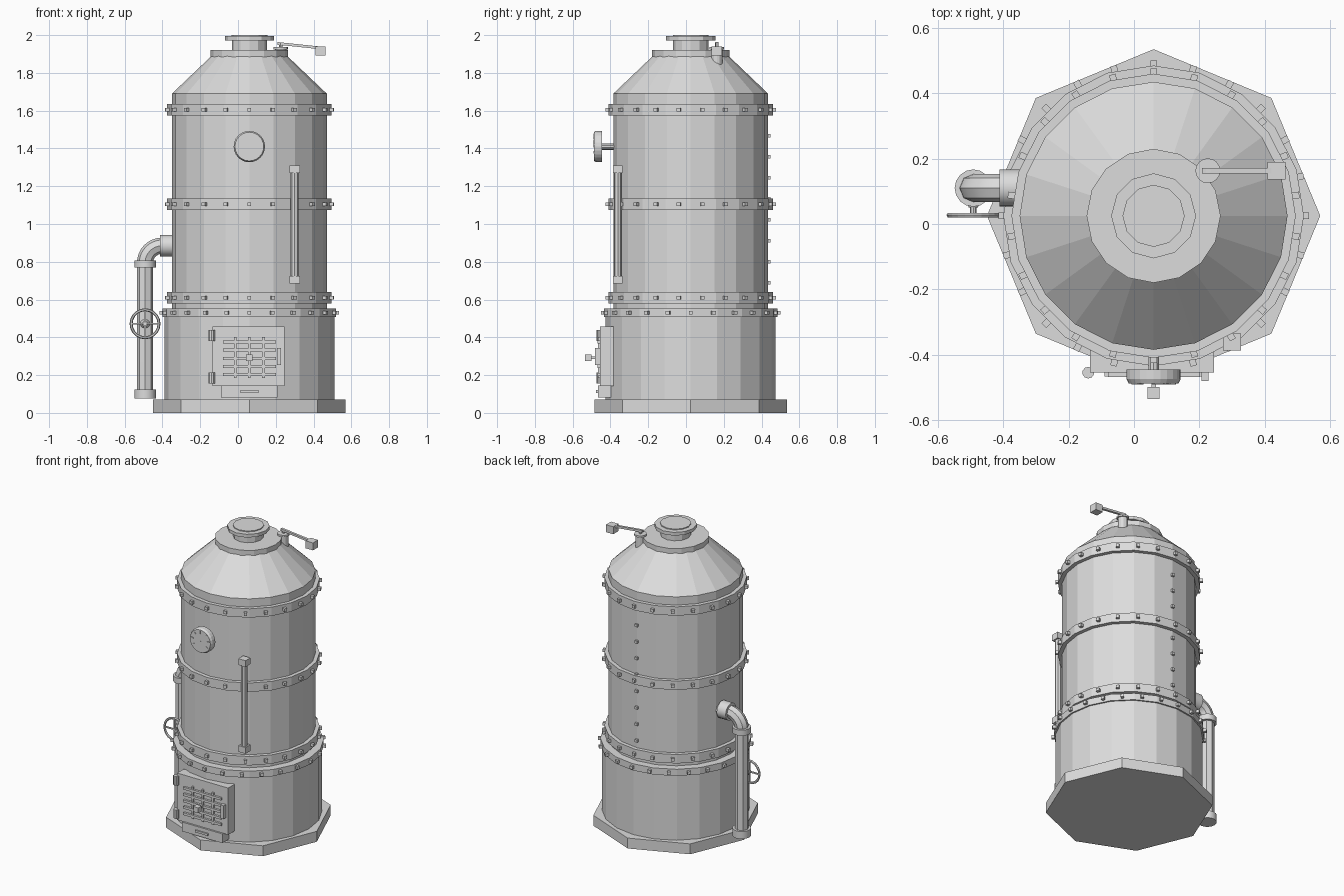
import bpy, bmesh
from math import pi, cos, sin, radians
from mathutils import Matrix, Vector

cube = bpy.data.objects.get("Cube")
if cube:
    bpy.data.objects.remove(cube, do_unlink=True)

CX, CY = 0.06, 0.025          # boiler axis
GREY = (0.72, 0.72, 0.72, 1)

mat = bpy.data.materials.new("plain grey")
mat.use_nodes = True
mat.diffuse_color = GREY
mat.node_tree.nodes["Principled BSDF"].inputs["Base Color"].default_value = GREY


def finish(name, bm):
    mesh = bpy.data.meshes.new(name)
    bm.to_mesh(mesh)
    bm.free()
    ob = bpy.data.objects.new(name, mesh)
    bpy.context.collection.objects.link(ob)
    mesh.materials.append(mat)
    return ob


def smooth(ob):
    bpy.ops.object.select_all(action='DESELECT')
    ob.select_set(True)
    bpy.context.view_layer.objects.active = ob
    bpy.ops.object.shade_smooth_by_angle(angle=radians(40))


def add_box(bm, center, size, rot=None):
    m = Matrix.Translation(center) @ (rot or Matrix()) @ Matrix.Diagonal((*size, 1))
    bmesh.ops.create_cube(bm, size=1, matrix=m)


def box(name, center, size, rot=None):
    bm = bmesh.new()
    add_box(bm, center, size, rot)
    return finish(name, bm)


def rod(name, a, b, r, sides, r2=None):
    """Cylinder or cone from point a to point b."""
    a, b = Vector(a), Vector(b)
    d = b - a
    rot = Vector((0, 0, 1)).rotation_difference(d).to_matrix().to_4x4()
    bm = bmesh.new()
    bmesh.ops.create_cone(bm, cap_ends=True, segments=sides, radius1=r,
                          radius2=r if r2 is None else r2, depth=d.length,
                          matrix=Matrix.Translation((a + b) / 2) @ rot)
    return finish(name, bm)


def drum(name, z0, z1, r, sides=20, r2=None):
    return rod(name, (CX, CY, z0), (CX, CY, z1), r, sides, r2)


# Base and shell
drum("base_slab", 0, 0.07, 0.51, 8)
drum("firebox_shell", 0.07, 0.51, 0.45)
drum("boiler_shell", 0.54, 1.69, 0.41)
drum("dome", 1.69, 1.89, 0.41, 20, 0.2)
drum("dome_collar", 1.885, 1.92, 0.205, 16)
drum("chimney_neck", 1.92, 1.975, 0.093, 12)
drum("chimney_rim", 1.972, 1.994, 0.13, 12)
drum("chimney_cap", 1.99, 2.0, 0.095, 12)

# Riveted bands
def band(name, z, height, r, count):
    drum(name, z - height / 2, z + height / 2, r)
    bm = bmesh.new()
    for i in range(count):
        a = 2 * pi * i / count - pi / 2
        add_box(bm, (CX + (r + 0.003) * cos(a), CY + (r + 0.003) * sin(a), z),
                (0.025, 0.02, 0.02), Matrix.Rotation(a, 4, 'Z'))
    finish(name + "_rivets", bm)


band("firebox_band", 0.53, 0.045, 0.46, 24)
for label, z in (("lower", 0.61), ("middle", 1.105), ("upper", 1.605)):
    band(label + "_band", z, 0.06, 0.435, 22)

# Rear seam
bm = bmesh.new()
for i in range(8):
    add_box(bm, (CX, CY + 0.412, 0.69 + 0.111 * i), (0.018, 0.022, 0.018))
finish("seam_rivets", bm)

# Pressure gauge
GZ = 1.41
rod("gauge_stem", (CX, -0.37, GZ), (CX, -0.45, GZ), 0.017, 10)
rod("gauge_case", (CX, -0.445, GZ), (CX, -0.475, GZ), 0.083, 24)
rod("gauge_bezel", (CX, -0.475, GZ), (CX, -0.488, GZ), 0.083, 24, 0.076)
bm = bmesh.new()
for i in range(7):
    a = radians(-30 + 40 * i)
    add_box(bm, (CX + 0.06 * cos(a), -0.489, GZ + 0.06 * sin(a)),
            (0.018, 0.004, 0.004), Matrix.Rotation(-a, 4, 'Y'))
add_box(bm, (CX + 0.015, -0.489, GZ + 0.015), (0.05, 0.004, 0.005),
        Matrix.Rotation(radians(-45), 4, 'Y'))
finish("gauge_marks", bm)

# Water level glass
GX, GY = 0.3, -0.361
rod("level_glass", (GX, GY, 0.7), (GX, GY, 1.3), 0.021, 8)
for label, z in (("lower", 0.705), ("upper", 1.29)):
    box(label + "_glass_fitting", (GX, GY, z), (0.054, 0.052, 0.042))

# Firebox door
box("door_plate", (0.055, -0.42, 0.3), (0.38, 0.07, 0.315))
box("ash_plate", (CX, -0.432, 0.113), (0.3, 0.07, 0.062))
box("ash_handle", (CX, -0.47, 0.113), (0.095, 0.012, 0.014))
box("door_latch", (0.217, -0.466, 0.298), (0.022, 0.03, 0.09))
bm = bmesh.new()
for i in range(5):
    add_box(bm, (CX, -0.461, 0.203 + 0.043 * i), (0.28, 0.016, 0.016))
for x in (-0.075, 0, 0.075):
    add_box(bm, (CX + x, -0.459, 0.293), (0.014, 0.014, 0.215))
finish("door_grate", bm)
box("door_knob_stem", (CX, -0.48, 0.292), (0.014, 0.05, 0.014))
box("door_knob", (CX, -0.517, 0.292), (0.036, 0.036, 0.036))
for label, z in (("lower", 0.185), ("upper", 0.41)):
    rod(label + "_hinge", (-0.14, -0.455, z - 0.03), (-0.14, -0.455, z + 0.03), 0.018, 10)

# Feed pipe with swept elbow
PX, PY = -0.492, 0.11
BEND, AXIS = 0.09, 0.885
curve = bpy.data.curves.new("feed_pipe_path", 'CURVE')
curve.dimensions = '3D'
curve.bevel_depth = 0.043
curve.bevel_resolution = 2
curve.use_fill_caps = True
path = [(PX, PY, 0.09)]
for i in range(9):
    a = pi / 2 * i / 8
    path.append((PX + BEND * (1 - cos(a)), PY, AXIS - BEND + BEND * sin(a)))
path.append((-0.33, PY, AXIS))
spline = curve.splines.new('POLY')
spline.points.add(len(path) - 1)
for p, co in zip(spline.points, path):
    p.co = (*co, 1)
helper = bpy.data.objects.new("feed_pipe_path", curve)
bpy.context.collection.objects.link(helper)
bpy.context.view_layer.update()
bm = bmesh.new()
bm.from_mesh(helper.to_mesh())
bpy.data.objects.remove(helper, do_unlink=True)
smooth(finish("feed_pipe", bm))
smooth(rod("pipe_foot", (PX, PY, 0.075), (PX, PY, 0.125), 0.057, 16))
smooth(rod("pipe_coupling", (PX, PY, 0.77), (PX, PY, 0.808), 0.057, 16))
smooth(rod("pipe_wall_flange", (-0.412, PY, AXIS), (-0.345, PY, AXIS), 0.057, 16))

# Valve wheel
WZ, WY = 0.472, 0.027
rod("valve_bonnet", (PX, 0.075, WZ), (PX, 0.05, WZ), 0.026, 10, 0.014)
rod("valve_stem", (PX, 0.06, WZ), (PX, WY - 0.006, WZ), 0.01, 8)
bpy.ops.mesh.primitive_torus_add(major_segments=20, minor_segments=6, major_radius=0.074,
                                 minor_radius=0.008, location=(PX, WY, WZ),
                                 rotation=(pi / 2, 0, 0))
wheel = bpy.context.object
wheel.name = "valve_wheel_rim"
wheel.data.materials.append(mat)
bm = bmesh.new()
for size in ((0.148, 0.008, 0.009), (0.009, 0.008, 0.148)):
    add_box(bm, (PX, WY, WZ), size)
finish("valve_wheel_spokes", bm)

# Safety valve with weighted lever
VX, VY = 0.226, 0.163
rod("safety_valve_post", (VX, VY, 1.825), (VX, VY, 1.93), 0.03, 12)
rod("safety_valve_disc", (VX, VY, 1.924), (VX, VY, 1.936), 0.038, 16)
rod("safety_valve_pin", (VX, VY, 1.93), (VX, VY, 1.962), 0.009, 8)
box("valve_lever", (0.325, VY, 1.944), (0.235, 0.016, 0.014), Matrix.Rotation(radians(6), 4, 'Y'))
box("lever_weight", (0.436, VY, 1.916), (0.054, 0.054, 0.05))
